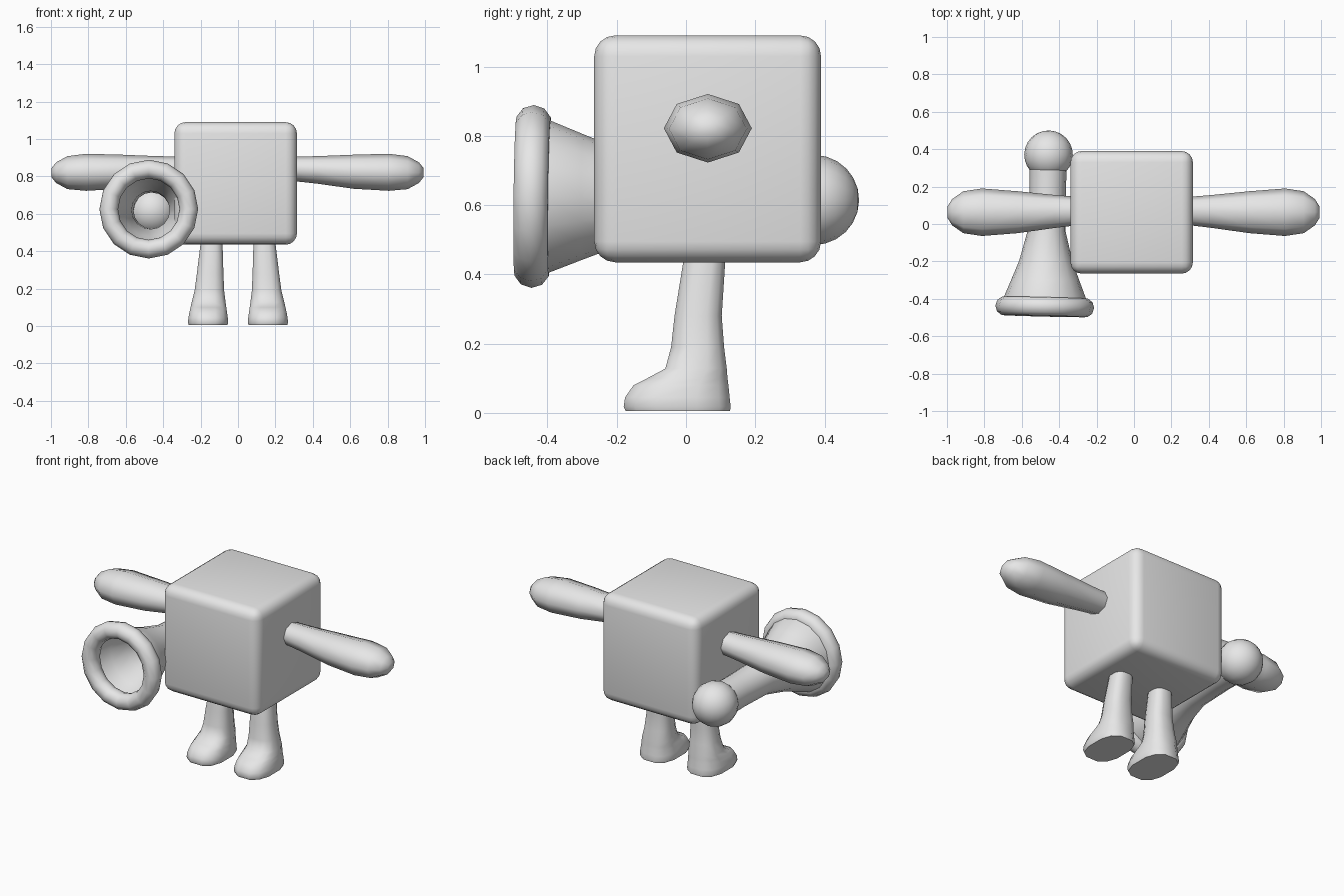
import bpy, bmesh, math
from mathutils import Vector, Matrix

if "Cube" in bpy.data.objects:
    bpy.data.objects.remove(bpy.data.objects["Cube"])

grey = bpy.data.materials.new("plain grey")
grey.diffuse_color = (0.8, 0.8, 0.8, 1)
grey.use_nodes = True
grey.node_tree.nodes["Principled BSDF"].inputs["Base Color"].default_value = grey.diffuse_color


def finish(name, bm, angle=60):
    bmesh.ops.recalc_face_normals(bm, faces=bm.faces[:])
    me = bpy.data.meshes.new(name)
    bm.to_mesh(me)
    bm.free()
    me.materials.append(grey)
    ob = bpy.data.objects.new(name, me)
    bpy.context.collection.objects.link(ob)
    bpy.ops.object.select_all(action='DESELECT')
    bpy.context.view_layer.objects.active = ob
    ob.select_set(True)
    bpy.ops.object.shade_smooth_by_angle(angle=math.radians(angle))
    return ob


def loft(rings, caps=(True, True)):
    """Skin a list of rings that all have the same number of points."""
    bm = bmesh.new()
    vs = [[bm.verts.new(p) for p in r] for r in rings]
    n = len(vs[0])
    for a, b in zip(vs, vs[1:]):
        for i in range(n):
            j = (i + 1) % n
            bm.faces.new((a[i], a[j], b[j], b[i]))
    if caps[0]:
        bm.faces.new(vs[0][::-1])
    if caps[1]:
        bm.faces.new(vs[-1])
    return bm


def turns(n, offset=0.0):
    return [2 * math.pi * (i + offset) / n for i in range(n)]


# Body: rounded cube
bm = bmesh.new()
bmesh.ops.create_cube(bm, size=0.655)
bmesh.ops.bevel(bm, geom=bm.edges[:], offset=0.06, segments=4,
                profile=0.5, affect='EDGES')
bmesh.ops.translate(bm, verts=bm.verts, vec=(-0.0125, 0.0625, 0.7625))
finish("body", bm)

# Arms: eight-sided clubs; rows are x, centre y, half depth, centre z, half height
ARM = [(0.27, 0.07, 0.073, 0.842, 0.064), (0.42, 0.067, 0.088, 0.835, 0.073),
       (0.62, 0.063, 0.112, 0.825, 0.091), (0.81, 0.063, 0.127, 0.822, 0.099),
       (0.91, 0.063, 0.112, 0.82, 0.088), (0.97, 0.063, 0.07, 0.82, 0.055),
       (0.995, 0.063, 0.03, 0.82, 0.024)]
for side, name in ((1, "right_arm"), (-1, "left_arm")):
    bm = loft([[(side * x - 0.0025, yc + hy * math.cos(t), zc + hz * math.sin(t))
                for t in turns(8)] for x, yc, hy, zc, hz in ARM])
    finish(name, bm)

# Legs with feet; rows are z, front y, back y, centre x, half width
LEG = [(0.005, -0.178, 0.131, 0.16, 0.106), (0.018, -0.184, 0.133, 0.16, 0.11),
       (0.045, -0.18, 0.13, 0.16, 0.108), (0.08, -0.155, 0.126, 0.159, 0.102),
       (0.10, -0.115, 0.123, 0.158, 0.098), (0.128, -0.062, 0.12, 0.157, 0.093),
       (0.19, -0.045, 0.112, 0.153, 0.081), (0.28, -0.035, 0.105, 0.149, 0.073),
       (0.47, -0.004, 0.117, 0.14, 0.058)]


def leg_ring(side, z, y0, y1, xc, hw):
    soft = 0.75  # squarer than an ellipse
    pts = []
    for t in turns(12, 0.5):
        c, s = math.cos(t), math.sin(t)
        pts.append((side * (xc + hw * math.copysign(abs(c) ** soft, c)),
                    (y0 + y1) / 2 + (y1 - y0) / 2 * math.copysign(abs(s) ** soft, s), z))
    return pts


for side, name in ((1, "right_leg"), (-1, "left_leg")):
    finish(name, loft([leg_ring(side, *row) for row in LEG]), 50)

# Horn: local z runs from the bulb to the mouth
bulb = Vector((-0.457, 0.37, 0.615))
mouth = Vector((-0.477, -0.443, 0.625))
rot = (mouth - bulb).to_track_quat('Z', 'Y').to_matrix().to_4x4()
place = Matrix.Translation(bulb) @ rot
length = (mouth - bulb).length


def turned(profile, n=16, caps=(False, False)):
    return loft([[place @ Vector((r * math.cos(t), r * math.sin(t), d))
                  for t in turns(n)] for d, r in profile], caps)


# Horn bell: open flared tube
finish("horn_bell", turned([(0.06, 0.1), (0.18, 0.097), (0.41, 0.102),
                            (0.57, 0.143), (0.67, 0.182), (0.77, 0.222),
                            (length, 0.225)]))

# Horn rim: thick ring around the mouth
rim = [(length + 0.052 * math.sin(a), 0.214 + 0.05 * math.cos(a)) for a in turns(10)]
finish("horn_rim", turned(rim + rim[:1]))
rim_mesh = bpy.data.objects["horn_rim"].data
bm = bmesh.new()
bm.from_mesh(rim_mesh)
bmesh.ops.remove_doubles(bm, verts=bm.verts, dist=0.0005)
bmesh.ops.recalc_face_normals(bm, faces=bm.faces[:])
bm.to_mesh(rim_mesh)
bm.free()

# Horn bulb
bm = bmesh.new()
bmesh.ops.create_uvsphere(bm, u_segments=16, v_segments=12, radius=0.13)
bmesh.ops.transform(bm, matrix=place, verts=bm.verts)
finish("horn_bulb", bm)
